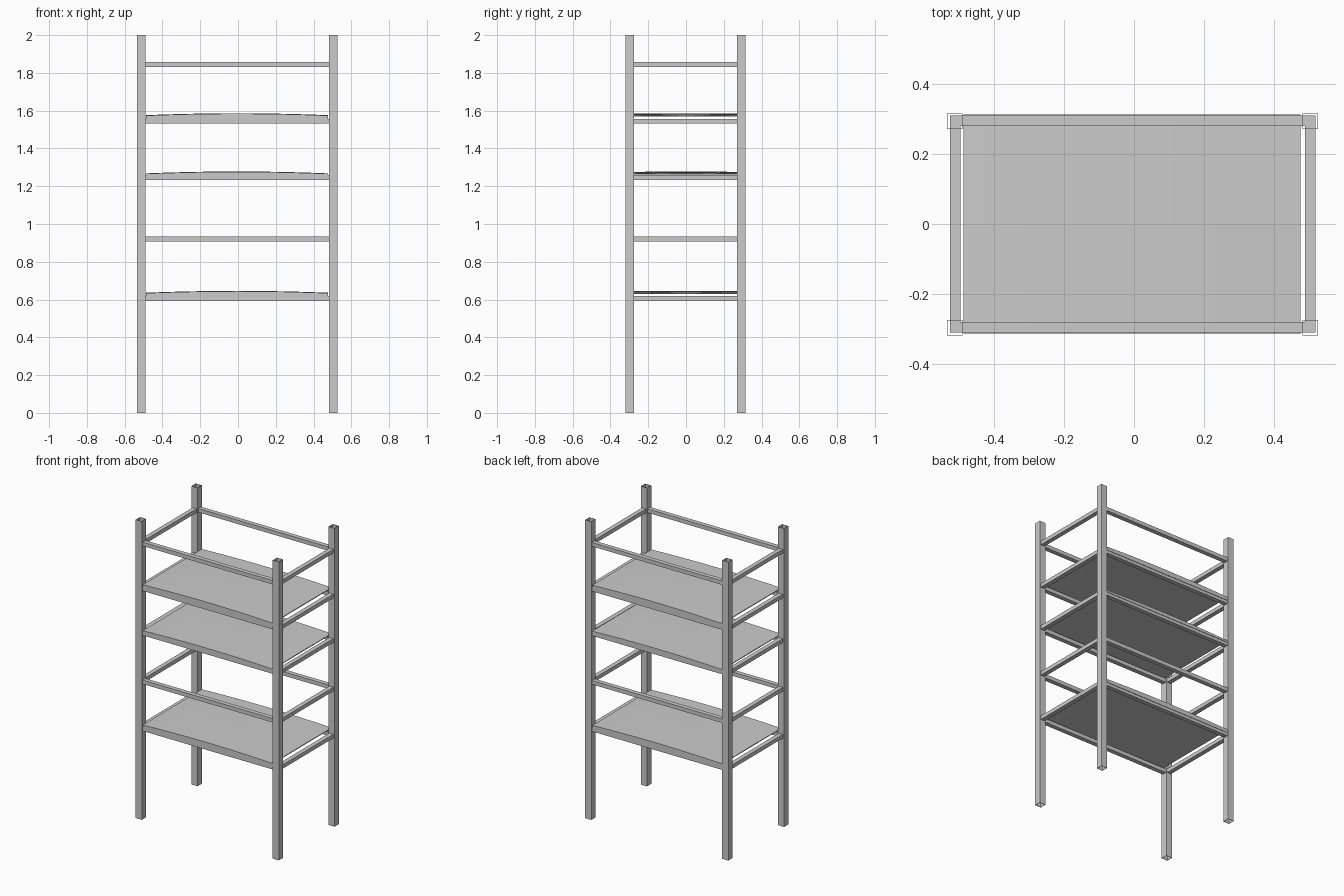
import bpy, bmesh

cube = bpy.data.objects.get("Cube")
if cube:
    bpy.data.objects.remove(cube, do_unlink=True)

grey = bpy.data.materials.new("grey_metal")
grey.use_nodes = True
grey.diffuse_color = (0.6, 0.6, 0.6, 1)
grey.node_tree.nodes["Principled BSDF"].inputs["Base Color"].default_value = (0.6, 0.6, 0.6, 1)


def add_object(name, bm):
    bmesh.ops.recalc_face_normals(bm, faces=bm.faces)
    mesh = bpy.data.meshes.new(name)
    bm.to_mesh(mesh)
    bm.free()
    mesh.materials.append(grey)
    obj = bpy.data.objects.new(name, mesh)
    bpy.context.collection.objects.link(obj)
    return obj


def box(name, low, high, open_ends=False):
    bm = bmesh.new()
    bmesh.ops.create_cube(bm, size=1)
    for v in bm.verts:
        v.co = [(a + b) / 2 + c * (b - a) for a, b, c in zip(low, high, v.co)]
    if open_ends:
        bm.normal_update()
        ends = [f for f in bm.faces if abs(f.normal.z) > 0.9]
        bmesh.ops.delete(bm, geom=ends, context='FACES_ONLY')
    return add_object(name, bm)


# Four hollow square posts, open at the ends
POST = 0.045
for side, x in (("right", -0.535), ("left", 0.481)):
    for end, y in (("front", -0.319), ("back", 0.271)):
        post = box(f"{end}_{side}_post", (x, y, 0), (x + POST, y + POST, 2), True)
        wall = post.modifiers.new("wall", 'SOLIDIFY')
        wall.thickness = 0.003
        wall.offset = -1

# Five rectangular frames of rails, running into the posts
RAIL, HEIGHT = 0.03, 0.026
X0, X1, Y0, Y1 = -0.526, 0.518, -0.31, 0.31
for i, z in enumerate((0.592, 0.907, 1.233, 1.531, 1.832), 1):
    top = z + HEIGHT
    box(f"front_rail_{i}", (X0, Y0, z), (X1, Y0 + RAIL, top))
    box(f"back_rail_{i}", (X0, Y1 - RAIL, z), (X1, Y1, top))
    box(f"right_rail_{i}", (X0, Y0 + RAIL, z), (X0 + RAIL, Y1 - RAIL, top))
    box(f"left_rail_{i}", (X1 - RAIL, Y0 + RAIL, z), (X1, Y1 - RAIL, top))


# Slightly bowed sheet shelves, with lips folded down on the long rails
def shelf(name, lip_z, top_z, start=-0.487, end=0.476, steps=16):
    bm = bmesh.new()
    rows = []
    for i in range(steps + 1):
        t = i / steps
        bow = 0.01 * (1 - (2 * t - 1) ** 2)
        x = start + (end - start) * t
        profile = ((-0.313, lip_z), (-0.313, top_z + bow), (0, top_z + bow + 0.002),
                   (0.313, top_z + bow), (0.313, lip_z))
        rows.append([bm.verts.new((x, y, z)) for y, z in profile])
    for a, b in zip(rows, rows[1:]):
        for j in range(len(a) - 1):
            bm.faces.new((a[j], b[j], b[j + 1], a[j + 1]))
    obj = add_object(name, bm)
    # the open sheet needs its top facing up
    if sum(p.normal.z for p in obj.data.polygons) < 0:
        obj.data.flip_normals()
    sheet = obj.modifiers.new("sheet", 'SOLIDIFY')
    sheet.thickness = 0.006
    sheet.offset = -1


shelf("lower_shelf", 0.612, 0.634)
shelf("middle_shelf", 1.253, 1.266)
shelf("upper_shelf", 1.551, 1.574)
